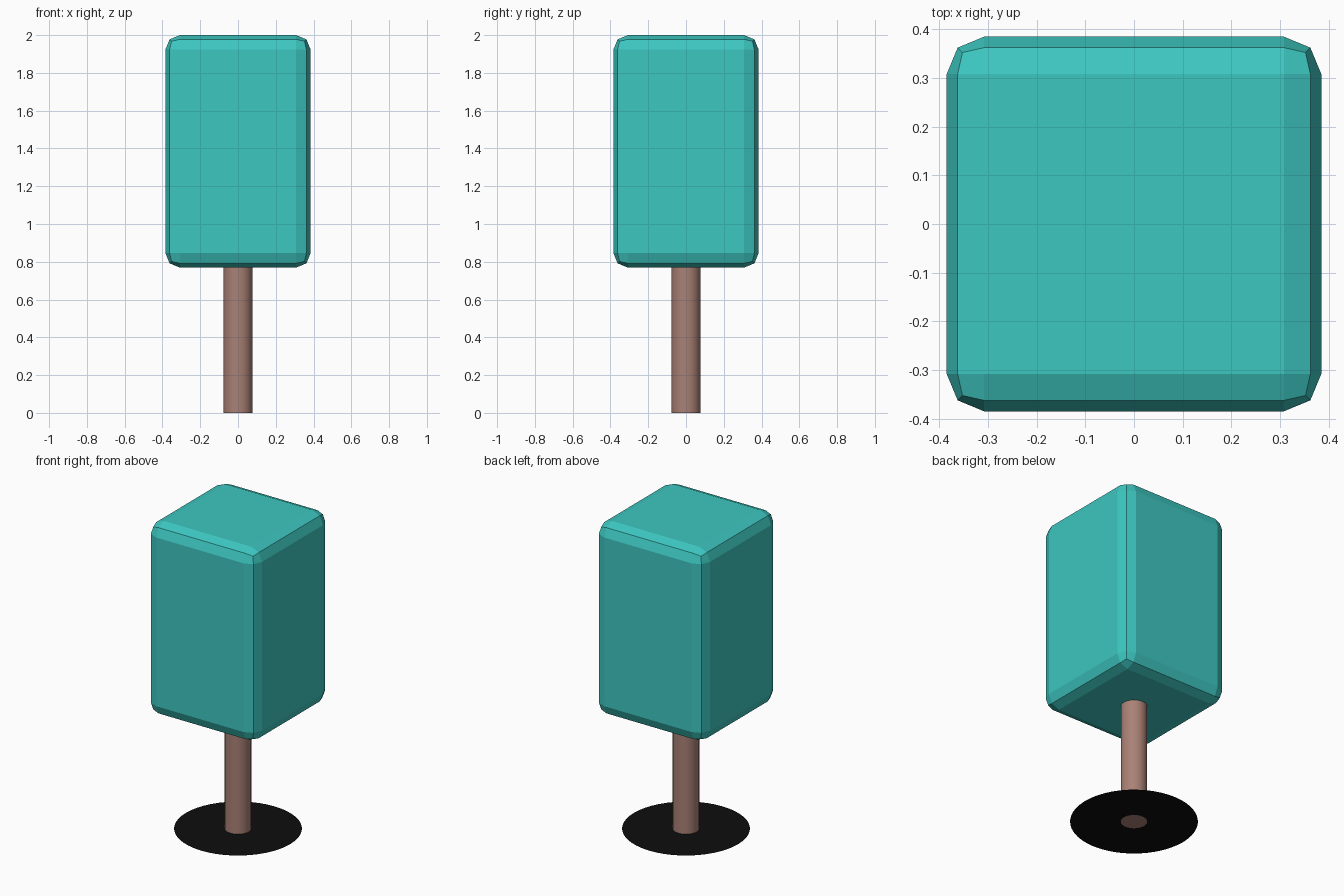
import bpy

if "Cube" in bpy.data.objects:
    bpy.data.objects.remove(bpy.data.objects["Cube"])

UNIT = 2 / 2.6          # canopy width; everything scales from it
TRUNK_H = UNIT


def finish(name, color):
    obj = bpy.context.object
    obj.name = name
    mat = bpy.data.materials.new(name + "_material")
    mat.diffuse_color = (*color, 1)
    mat.use_nodes = True
    mat.node_tree.nodes["Principled BSDF"].inputs["Base Color"].default_value = mat.diffuse_color
    obj.data.materials.append(mat)
    return obj


# Canopy: tall box with two-step chamfered edges, flat shaded
bpy.ops.mesh.primitive_cube_add(size=1, location=(0, 0, (TRUNK_H + 2) / 2))
canopy = finish("canopy", (0.047, 0.57, 0.53))
canopy.scale = (UNIT, UNIT, 2 - TRUNK_H)
bpy.ops.object.transform_apply(location=False, rotation=False, scale=True)
bevel = canopy.modifiers.new("rounded_edges", 'BEVEL')
bevel.width = 0.1 * UNIT
bevel.segments = 2

# Trunk: smooth cylinder
bpy.ops.mesh.primitive_cylinder_add(vertices=32, radius=0.1 * UNIT, depth=TRUNK_H,
                                    location=(0, 0, TRUNK_H / 2))
finish("trunk", (0.40, 0.22, 0.18))
bpy.ops.object.shade_smooth_by_angle()

# Soil: thin flat dark disc around the trunk foot
bpy.ops.mesh.primitive_circle_add(vertices=48, radius=0.37, fill_type='NGON',
                                  location=(0, 0, 0.0005))
finish("soil_disc", (0.004, 0.004, 0.004))
